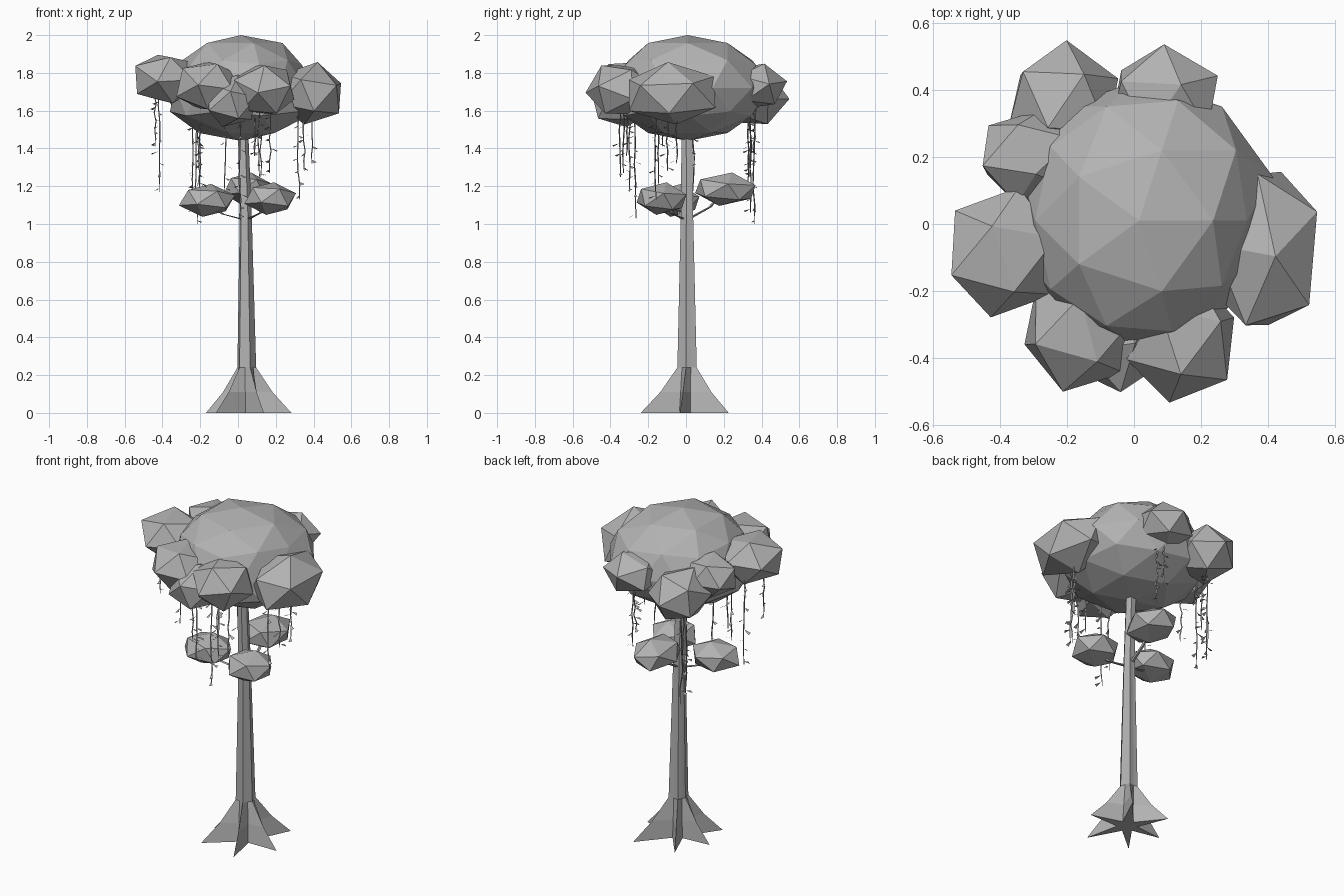
import bpy, bmesh, math, random
from mathutils import Vector

random.seed(4)
cube = bpy.data.objects.get("Cube")
if cube:
    bpy.data.objects.remove(cube)

grey = bpy.data.materials.new("plain grey")
grey.use_nodes = True
colour = (0.45, 0.45, 0.45, 1)
grey.diffuse_color = colour
grey.node_tree.nodes["Principled BSDF"].inputs["Base Color"].default_value = colour


def finish(bm, name):
    bmesh.ops.recalc_face_normals(bm, faces=bm.faces)
    mesh = bpy.data.meshes.new(name)
    bm.to_mesh(mesh)
    bm.free()
    mesh.materials.append(grey)
    obj = bpy.data.objects.new(name, mesh)
    bpy.context.collection.objects.link(obj)
    return obj


def blob(name, centre, radii, detail=1, aim=(0, 0, 1), rough=0.02):
    """Squashed icosphere with one corner pointing along aim."""
    bm = bmesh.new()
    bmesh.ops.create_icosphere(bm, subdivisions=detail, radius=1)
    rot = Vector((0, 0, 1)).rotation_difference(Vector(aim))
    for v in bm.verts:
        p = rot @ v.co * (1 + random.uniform(-rough, rough))
        v.co = Vector(centre) + Vector(a * b for a, b in zip(p, radii))
    return finish(bm, name)


def skin(bm, rings):
    sides = len(rings[0])
    for low, high in zip(rings, rings[1:]):
        for i in range(sides):
            j = (i + 1) % sides
            bm.faces.new((low[i], low[j], high[j], high[i]))
    bm.faces.new(rings[0])
    bm.faces.new(rings[-1])


def add_tube(bm, points, radii, sides):
    angles = [math.tau * i / sides for i in range(sides)]
    skin(bm, [[bm.verts.new(Vector(p) + Vector((r * math.cos(a), r * math.sin(a), 0)))
               for a in angles] for p, r in zip(points, radii)])


# Trunk with buttress roots: star rings lofted upward (height, centre x, centre y, ridge, valley)
root_angles = [-8, 57, 120, 176, 228, 290]
root_reach = [0.235, 0.27, 0.24, 0.22, 0.25, 0.255]
levels = [(0, 0.05, 0, 1.0, 0.056), (0.11, 0.048, 0.003, 0.58, 0.05),
          (0.24, 0.045, 0.007, 0.22, 0.045), (1.05, 0.04, 0.006, 0.14, 0.03),
          (1.62, 0.022, 0.005, 0.115, 0.025)]
bm = bmesh.new()
rings = []
for z, cx, cy, ridge, valley in levels:
    ring = []
    for i, angle in enumerate(root_angles):
        nxt = root_angles[(i + 1) % 6] + (360 if i == 5 else 0)
        for a, r in ((angle, root_reach[i] * ridge), ((angle + nxt) / 2, valley)):
            a = math.radians(a)
            ring.append(bm.verts.new((cx + r * math.cos(a), cy + r * math.sin(a), z)))
    rings.append(ring)
skin(bm, rings)
finish(bm, "trunk")

# Main crown, its upper front, left and right sides drawn in a little
crown = blob("crown", (0.015, 0.01, 1.72), (0.42, 0.42, 0.28), detail=2, rough=0)
for v in crown.data.vertices:
    if 1.7 < v.co.z < 1.95:
        if v.co.x < 0:
            v.co.x *= 0.86
        elif v.co.y < 0.1:
            v.co.x *= 0.86
        if v.co.y < 0:
            v.co.y *= 0.92

# Leaf clumps around the crown: centre, radii, direction of one corner
clumps = [
    ("right_clump", (0.385, -0.075, 1.69), (0.19, 0.27, 0.17), (0.94, 0.46, 0.36)),
    ("left_clump", (-0.385, -0.085, 1.77), (0.192, 0.2, 0.143), (-0.2, 0.4, 0.9)),
    ("front_left_clump", (-0.16, -0.315, 1.73), (0.185, 0.19, 0.145), (0, 0.5, 0.85)),
    ("front_low_clump", (-0.04, -0.335, 1.65), (0.155, 0.18, 0.145), (0, -0.9, 0.35)),
    ("front_right_clump", (0.14, -0.34, 1.71), (0.18, 0.2, 0.155), (-0.2, -1, -0.1)),
    ("back_right_clump", (0.09, 0.37, 1.73), (0.18, 0.165, 0.128), (0, 1, 0.2)),
    ("back_left_clump", (-0.21, 0.36, 1.67), (0.18, 0.185, 0.16), (0.05, 1, -0.05)),
    ("back_side_clump", (-0.31, 0.2, 1.75), (0.165, 0.15, 0.13), (-0.2, 0.6, 0.7)),
]
for name, centre, radii, aim in clumps:
    blob(name, centre, radii, aim=aim)

# Low leaf clumps, each on a thin branch
low_clumps = [
    ("left", (-0.165, -0.055, 1.125), (0.155, 0.135, 0.088)),
    ("front", (0.17, -0.13, 1.135), (0.142, 0.142, 0.09)),
    ("back", (0.05, 0.21, 1.185), (0.135, 0.175, 0.09)),
]
for name, centre, radii in low_clumps:
    blob(name + "_low_clump", centre, radii, aim=(0.15, 0.2, 1))
    bm = bmesh.new()
    start, end = Vector((0.04, 0, 1.02)), Vector(centre)
    middle = start.lerp(end, 0.6) - Vector((0, 0, 0.03))
    add_tube(bm, [start, middle, end], [0.014, 0.01, 0.007], 5)
    finish(bm, name + "_branch")

# Hanging vines with small leaves (x, y, top, bottom)
vines = [
    (-0.42, 0.04, 1.72, 1.17), (-0.44, -0.12, 1.68, 1.41),
    (-0.24, 0.34, 1.60, 1.06), (-0.22, 0.36, 1.60, 1.00), (-0.21, 0.33, 1.60, 1.20),
    (0.32, -0.16, 1.60, 1.13), (0.35, -0.10, 1.60, 1.28), (0.39, -0.05, 1.60, 1.32),
    (0.01, -0.27, 1.60, 1.03), (-0.07, -0.30, 1.60, 1.17), (-0.20, -0.15, 1.56, 1.19),
    (0.11, -0.35, 1.62, 1.25), (0.09, -0.31, 1.62, 1.36), (0.17, -0.33, 1.62, 1.27),
    (0.12, 0.34, 1.66, 1.25), (0.09, 0.36, 1.66, 1.36),
]
bm = bmesh.new()
for x, y, top, bottom in vines:
    count = 6
    path = [(x + random.uniform(-0.006, 0.006), y + random.uniform(-0.006, 0.006),
             top + (bottom - top) * i / count) for i in range(count + 1)]
    add_tube(bm, path, [0.004] * count + [0.002], 3)
    z = bottom + 0.02
    while z < top - 0.05:
        a = random.uniform(0, math.tau)
        out = Vector((math.cos(a), math.sin(a), -0.4))
        side = Vector((-math.sin(a), math.cos(a), 0.3)) * 0.01
        base = Vector((x, y, z))
        tip = base + out * random.uniform(0.025, 0.04)
        bm.faces.new([bm.verts.new(p) for p in (base, tip + side, tip - side)])
        z += random.uniform(0.045, 0.075)
finish(bm, "hanging_vines")
